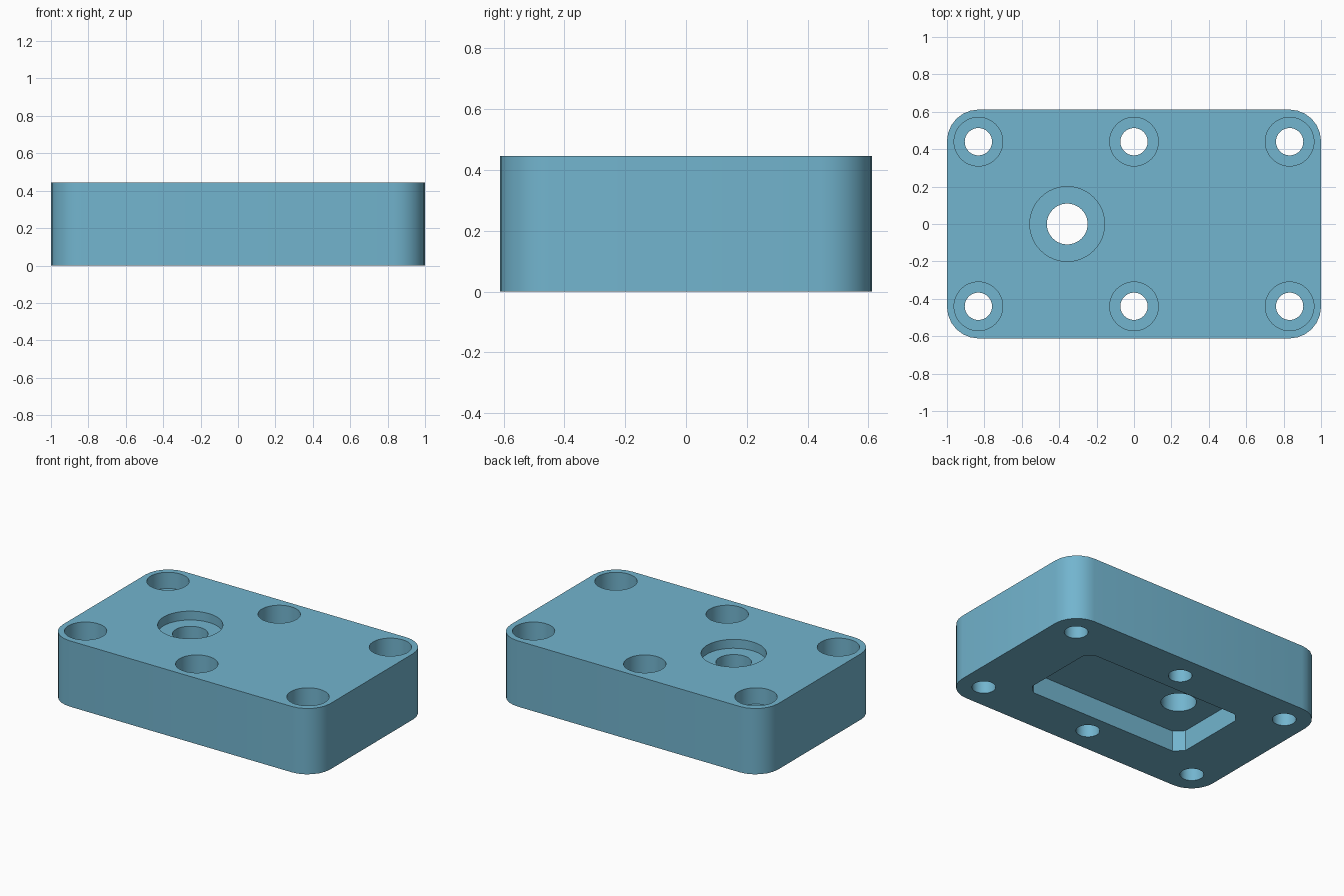
import bpy
import bmesh
from math import cos, sin, pi, radians

default = bpy.data.objects.get("Cube")
if default:
    bpy.data.objects.remove(default, do_unlink=True)

HALF_X, HALF_Y, HEIGHT = 1.0, 0.612, 0.445

blue = bpy.data.materials.new("steel blue")
blue.use_nodes = True
blue.diffuse_color = (0.17, 0.46, 0.62, 1)
blue.node_tree.nodes["Principled BSDF"].inputs["Base Color"].default_value = blue.diffuse_color


def rounded_outline(hx, hy, r, steps):
    """Rectangle outline with rounded corners (one step gives a chamfer)."""
    points = []
    for quarter, (sx, sy) in enumerate(((1, 1), (-1, 1), (-1, -1), (1, -1))):
        for i in range(steps + 1):
            a = (quarter + i / steps) * pi / 2
            points.append((sx * (hx - r) + r * cos(a), sy * (hy - r) + r * sin(a)))
    return points


def circle(x, y, r, n=48):
    return [(x + r * cos(2 * pi * i / n), y + r * sin(2 * pi * i / n)) for i in range(n)]


def prism(name, outline, z0, z1):
    """Extrude a closed outline upwards from z0 to z1."""
    bm = bmesh.new()
    base = bm.faces.new([bm.verts.new((x, y, z0)) for x, y in outline])
    top = bmesh.ops.extrude_face_region(bm, geom=[base])["geom"]
    bmesh.ops.translate(bm, vec=(0, 0, z1 - z0),
                        verts=[v for v in top if isinstance(v, bmesh.types.BMVert)])
    bmesh.ops.recalc_face_normals(bm, faces=bm.faces)
    mesh = bpy.data.meshes.new(name)
    bm.to_mesh(mesh)
    bm.free()
    mesh.materials.append(blue)
    obj = bpy.data.objects.new(name, mesh)
    bpy.context.collection.objects.link(obj)
    return obj


# Plate body
plate = prism("plate", rounded_outline(HALF_X, HALF_Y, 0.17, 6), 0, HEIGHT)
bpy.ops.object.select_all(action='DESELECT')
plate.select_set(True)
bpy.context.view_layer.objects.active = plate


def cut(name, outline, z0, z1):
    """Subtract a prism from the plate and discard the cutter."""
    cutter = prism(name, outline, z0, z1)
    cutter.hide_render = True
    mod = plate.modifiers.new(name, 'BOOLEAN')
    mod.operation, mod.solver, mod.object = 'DIFFERENCE', 'EXACT', cutter
    bpy.ops.object.modifier_apply(modifier=name)
    bpy.data.objects.remove(cutter, do_unlink=True)


def counterbored_hole(name, x, y, hole_r, bore_r, depth):
    cut(name + "_counterbore", circle(x, y, bore_r), HEIGHT - depth, HEIGHT + 0.1)
    cut(name + "_through", circle(x, y, hole_r), -0.1, HEIGHT + 0.1)


# Underside pocket with chamfered corners
cut("pocket", rounded_outline(0.612, 0.295, 0.055, 1), -0.1, 0.14)

# Off-centre main hole with a shallow recess
counterbored_hole("main_hole", -0.357, 0, 0.109, 0.2, 0.06)

# Six screw holes; the back one on the -x side is shallower
for x in (-0.832, 0, 0.832):
    for y in (-0.44, 0.44):
        depth = 0.11 if x < 0 < y else 0.15
        counterbored_hole("screw_hole", x, y, 0.073, 0.13, depth)

bpy.ops.object.shade_smooth_by_angle(angle=radians(30))
